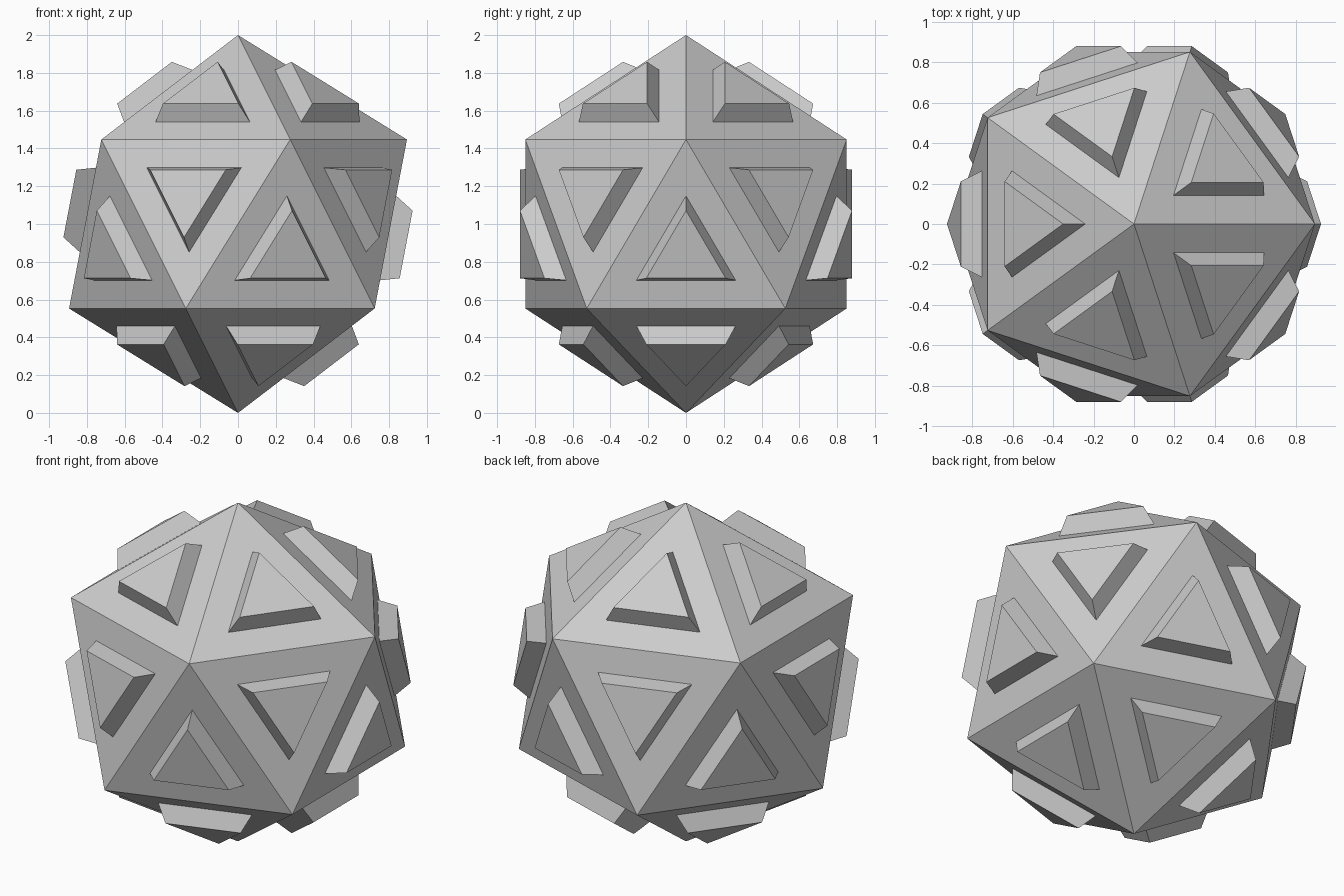
import bpy, bmesh, math
from mathutils import Vector

if "Cube" in bpy.data.objects:
    bpy.data.objects.remove(bpy.data.objects["Cube"])

# Twenty-sided body
bm = bmesh.new()
bmesh.ops.create_icosphere(bm, subdivisions=1, radius=1.0)
bmesh.ops.translate(bm, verts=bm.verts, vec=(0, 0, 1))
core_faces = list(bm.faces)
inradius = core_faces[0].edges[0].calc_length() / (2 * math.sqrt(3))

# Half-size panel outline on every face
bmesh.ops.inset_individual(bm, faces=core_faces, thickness=0.5 * inradius,
                           use_even_offset=True)

# Raise each panel and taper it towards its top
for f in core_faces:
    f.normal_update()
panels = [(f, f.calc_center_median(), f.normal.copy()) for f in core_faces]
bmesh.ops.inset_individual(bm, faces=core_faces, thickness=0.1 * inradius,
                           use_even_offset=True)
for f, centre, normal in panels:
    for v in f.verts:
        v.co += normal * 0.1

bm.normal_update()
mesh = bpy.data.meshes.new("studded_icosahedron")
bm.to_mesh(mesh)
bm.free()
body = bpy.data.objects.new("studded_icosahedron", mesh)
bpy.context.collection.objects.link(body)
